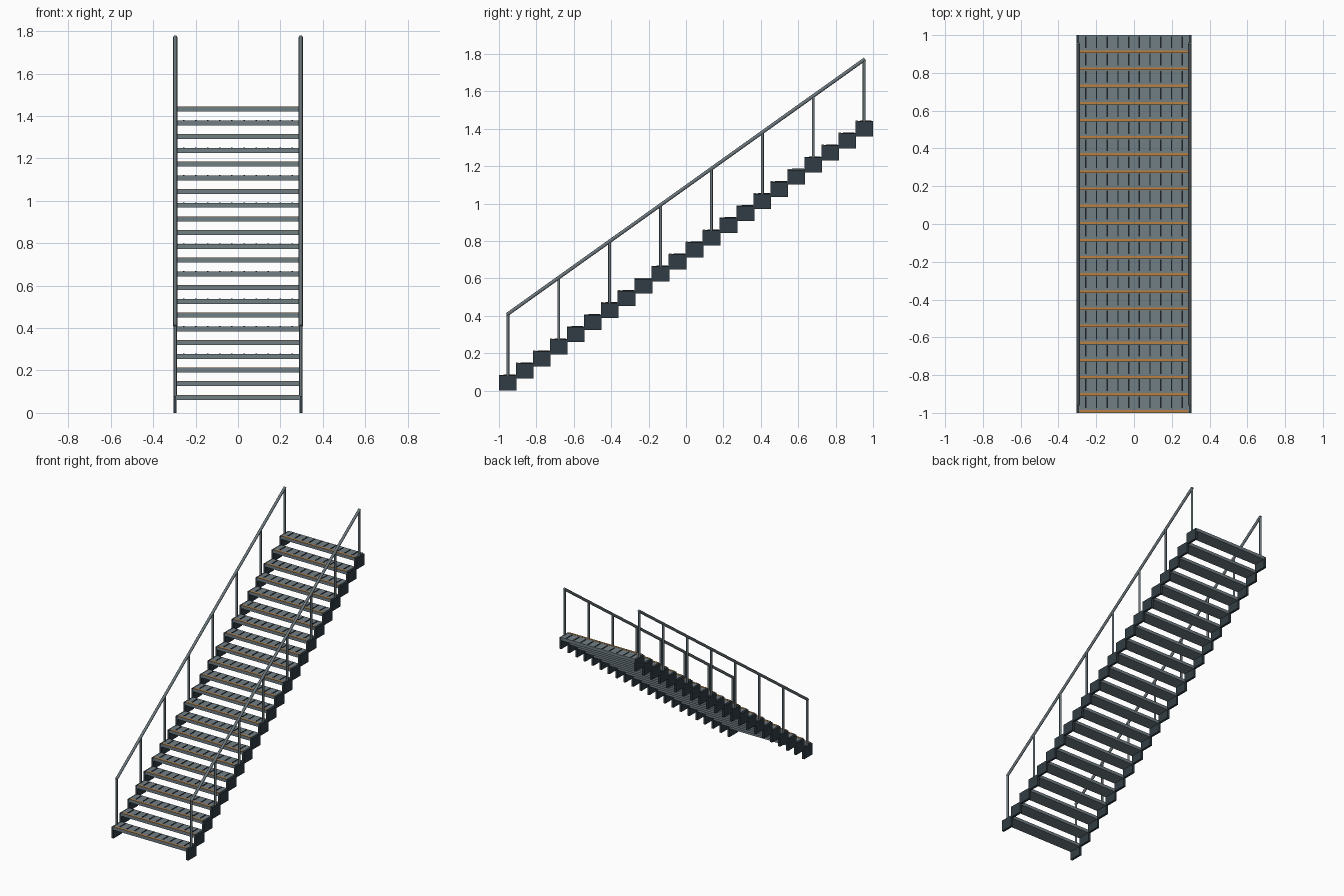
import bpy, bmesh, math
from mathutils import Vector, Matrix

if "Cube" in bpy.data.objects:
    bpy.data.objects.remove(bpy.data.objects["Cube"])

STEPS = 22
RUN, RISE = 1.905 / 21, 1.36 / 21      # spacing of the steps
DEPTH, Y0 = 0.095, -0.9525             # tread depth, centre of the first step
RAIL_X = 0.296


def material(name, rgb):
    m = bpy.data.materials.new(name)
    m.diffuse_color = (*rgb, 1)
    m.use_nodes = True
    m.node_tree.nodes["Principled BSDF"].inputs["Base Color"].default_value = m.diffuse_color
    return m


steel = material("grey steel", (0.165, 0.21, 0.235))
dark = material("dark steel", (0.03, 0.046, 0.056))
black = material("black grip", (0.012, 0.016, 0.02))
orange = material("orange nosing", (0.50, 0.22, 0.05))
rail_grey = material("rail grey", (0.15, 0.185, 0.205))


def finish(bm, name, mat, smooth=False):
    me = bpy.data.meshes.new(name)
    bm.to_mesh(me)
    bm.free()
    me.materials.append(mat)
    ob = bpy.data.objects.new(name, me)
    bpy.context.collection.objects.link(ob)
    if smooth:
        bpy.ops.object.select_all(action='DESELECT')
        ob.select_set(True)
        bpy.context.view_layer.objects.active = ob
        bpy.ops.object.shade_smooth_by_angle(angle=math.radians(50))
    return ob


def box(bm, centre, size):
    bmesh.ops.create_cube(bm, size=1, matrix=Matrix.Translation(centre) @ Matrix.Diagonal((*size, 1)))


def tube(bm, a, b, r):
    a, b = Vector(a), Vector(b)
    rot = (b - a).to_track_quat('Z', 'Y').to_matrix().to_4x4()
    bmesh.ops.create_cone(bm, cap_ends=True, segments=12, radius1=r, radius2=r,
                          depth=(b - a).length, matrix=Matrix.Translation((a + b) / 2) @ rot)


treads, plates, nosings, grips = [bmesh.new() for _ in range(4)]
for i in range(STEPS):
    y, z = Y0 + i * RUN, i * RISE
    box(treads, (0, y, z + 0.072), (0.584, DEPTH, 0.022))
    # end plates carrying each tread
    for s in (-1, 1):
        box(plates, (s * 0.297, y, z + 0.04), (0.016, DEPTH, 0.08))
    # coloured front edge and grip bars on the tread top
    box(nosings, (0, y - DEPTH / 2 + 0.0075, z + 0.0825), (0.578, 0.013, 0.004))
    for k in range(10):
        box(grips, ((k - 4.5) * 0.0567, y + 0.009, z + 0.0835), (0.007, 0.062, 0.004))
finish(treads, "treads", steel)
finish(plates, "side_plates", dark)
finish(nosings, "tread_nosings", orange)
finish(grips, "grip_bars", black)

# handrails, with a post on every third step
slope = RISE / RUN
for s, side in ((-1, "left"), (1, "right")):
    bm = bmesh.new()
    for i in range(0, STEPS, 3):
        y, z = Y0 + i * RUN, i * RISE
        tube(bm, (s * RAIL_X, y, z + 0.07), (s * RAIL_X, y, z + 0.41), 0.0075)
    finish(bm, side + "_posts", rail_grey, True)
    bm = bmesh.new()
    e = 0.004
    tube(bm, (s * RAIL_X, Y0 - e, 0.41 - e * slope),
         (s * RAIL_X, -Y0 + e, 1.77 + e * slope), 0.0095)
    finish(bm, side + "_handrail", rail_grey, True)
